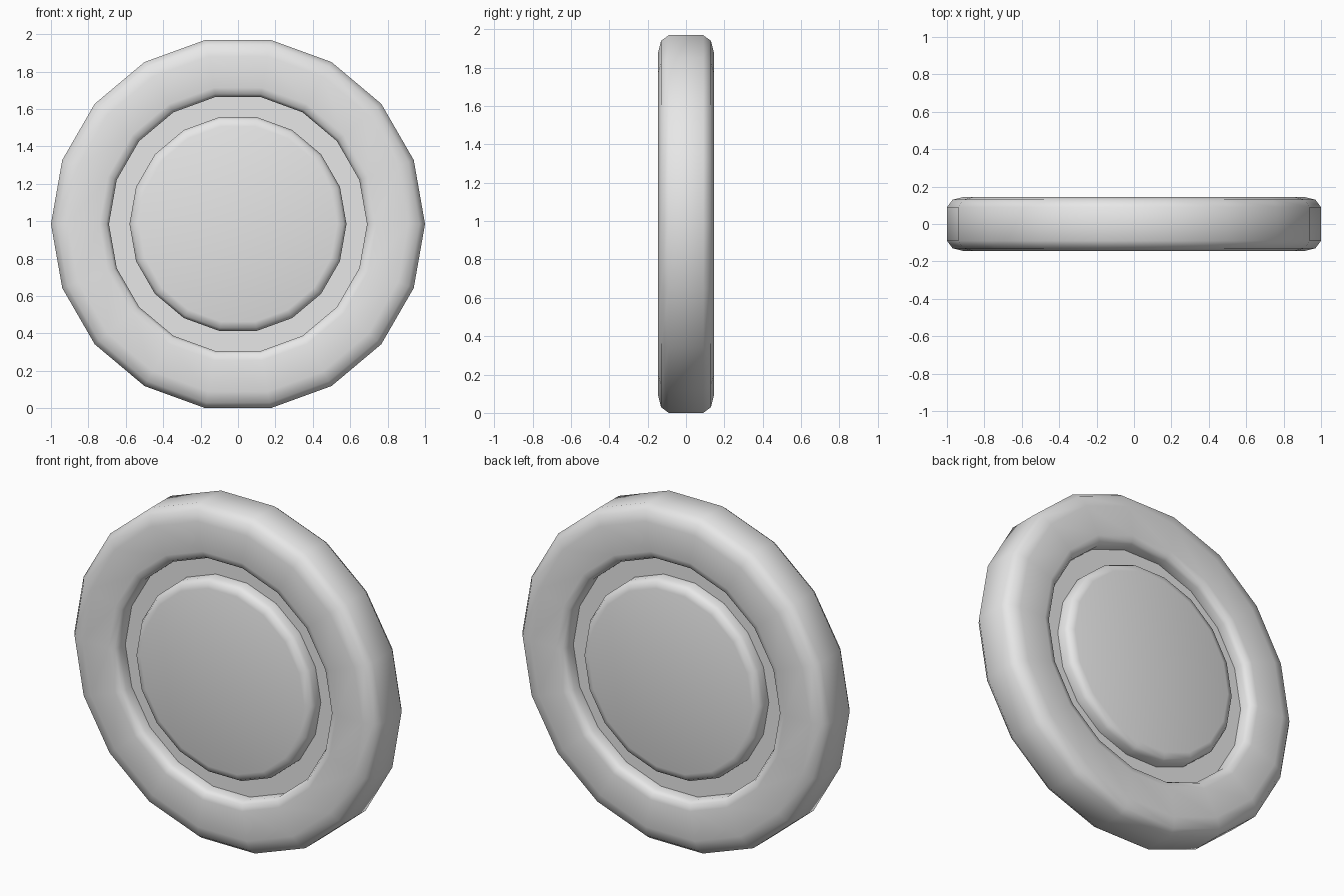
import bpy, bmesh, math

SIDES = 18
RADIUS = 1.0
CENTRE_Z = RADIUS * math.cos(math.pi / SIDES)

if "Cube" in bpy.data.objects:
    bpy.data.objects.remove(bpy.data.objects["Cube"])

grey = bpy.data.materials.new("plain grey")
grey.use_nodes = True
colour = (0.8, 0.8, 0.8, 1)
grey.diffuse_color = colour
grey.node_tree.nodes["Principled BSDF"].inputs["Base Color"].default_value = colour

# Half cross-section (radius, depth), from the hub to the tread
half = [(0.53, 0.145), (0.565, 0.135), (0.58, 0.11), (0.58, 0.06),
        (0.69, 0.06), (0.69, 0.11), (0.705, 0.135), (0.74, 0.145),
        (0.91, 0.145), (0.97, 0.13), (1.0, 0.09)]
profile = [(r, -y) for r, y in half] + [(r, y) for r, y in reversed(half)]


def lathe(name, points):
    """Turn a cross-section around the y axis and cap both ends."""
    bm = bmesh.new()
    rings = []
    for r, y in points:
        ring = []
        for i in range(SIDES):
            a = math.tau * i / SIDES
            ring.append(bm.verts.new((r * math.cos(a), y, r * math.sin(a))))
        rings.append(ring)
    for a, b in zip(rings, rings[1:]):
        for i in range(SIDES):
            j = (i + 1) % SIDES
            bm.faces.new((a[i], a[j], b[j], b[i]))
    bm.faces.new(rings[0])
    bm.faces.new(rings[-1])
    bmesh.ops.recalc_face_normals(bm, faces=bm.faces)
    mesh = bpy.data.meshes.new(name)
    bm.to_mesh(mesh)
    bm.free()
    obj = bpy.data.objects.new(name, mesh)
    bpy.context.collection.objects.link(obj)
    return obj


# Wheel with a grooved face on both sides
wheel = lathe("wheel", profile)
wheel.location.z = CENTRE_Z
wheel.data.materials.append(grey)
bpy.ops.object.select_all(action="DESELECT")
wheel.select_set(True)
bpy.context.view_layer.objects.active = wheel
bpy.ops.object.shade_smooth_by_angle(angle=math.radians(50))
